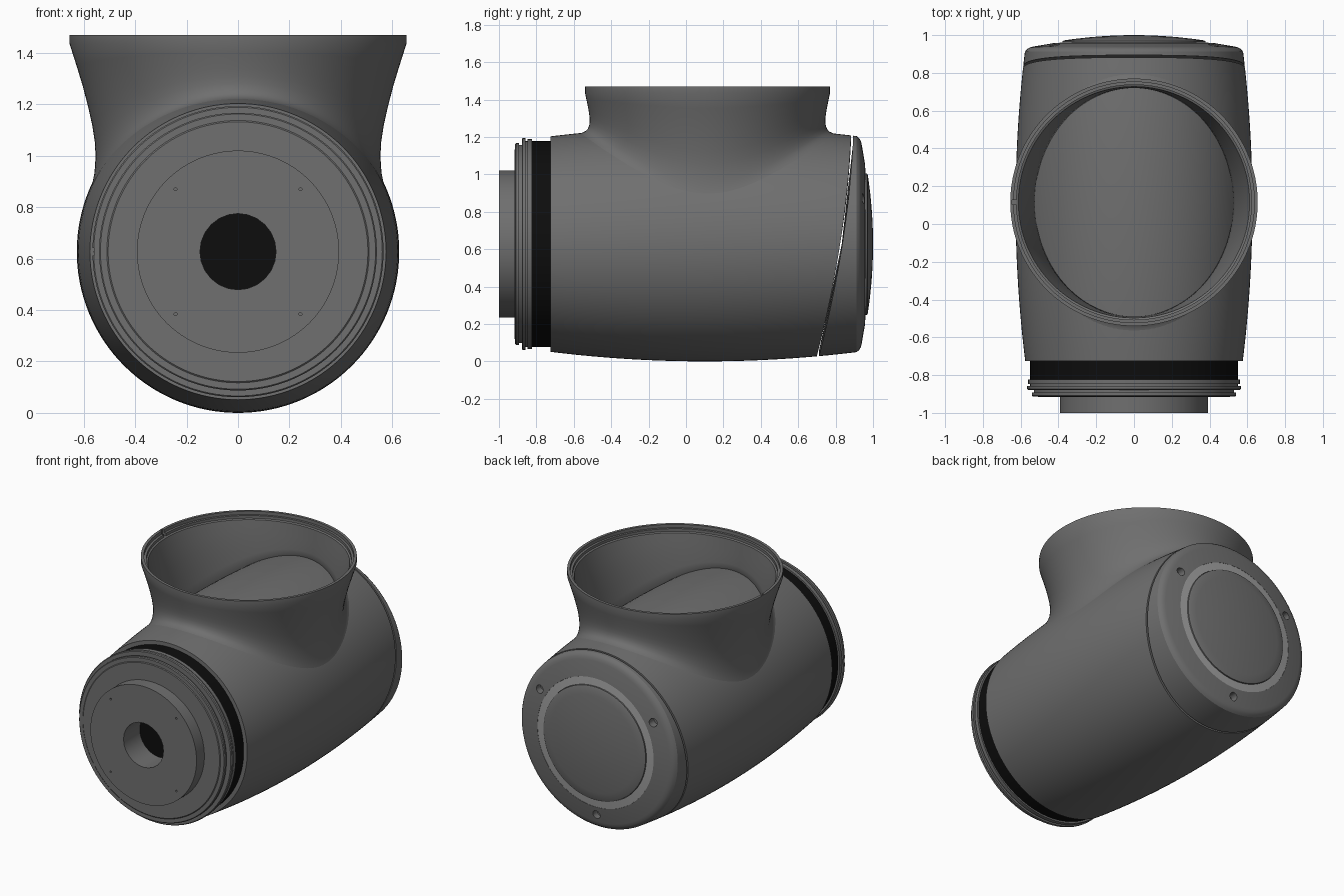
import bpy, bmesh
from math import sin, cos, pi, sqrt
from mathutils import Matrix

if "Cube" in bpy.data.objects:
    bpy.data.objects.remove(bpy.data.objects["Cube"])

AXIS_Z = 0.627      # height of the barrel axis
NECK_Y = 0.115      # centre of the upright neck
SEG = 128


def material(name, grey):
    m = bpy.data.materials.new(name)
    m.diffuse_color = (grey, grey, grey, 1)
    m.use_nodes = True
    m.node_tree.nodes["Principled BSDF"].inputs["Base Color"].default_value = m.diffuse_color
    return m


SHELL = material("shell_grey", 0.16)
BLACK = material("seal_black", 0.004)
LIGHT = material("ring_light", 0.35)


def finish(bm, name, mat=SHELL):
    bmesh.ops.recalc_face_normals(bm, faces=bm.faces)
    me = bpy.data.meshes.new(name)
    bm.to_mesh(me)
    bm.free()
    ob = bpy.data.objects.new(name, me)
    bpy.context.collection.objects.link(ob)
    me.materials.append(mat)
    return ob


def smooth(ob, angle=30):
    bpy.ops.object.select_all(action='DESELECT')
    ob.select_set(True)
    bpy.context.view_layer.objects.active = ob
    bpy.ops.object.shade_smooth_by_angle(angle=angle * pi / 180)


def skin(name, rings, mat=SHELL, loop=False):
    """Skin a list of point rings; ends are closed by a fan, or joined when loop."""
    bm = bmesh.new()
    vs = [[bm.verts.new(p) for p in ring] for ring in rings]
    pairs = list(zip(vs, vs[1:])) + ([(vs[-1], vs[0])] if loop else [])
    for a, b in pairs:
        for i in range(len(a)):
            j = (i + 1) % len(a)
            bm.faces.new((a[i], a[j], b[j], b[i]))
    if not loop:
        for ring in (vs[0], vs[-1]):
            bm.faces.new(ring)
    return finish(bm, name, mat)


def turned_ring(r, y):
    """Circle round the barrel axis; y may be a function of height."""
    pts = []
    for i in range(SEG):
        a = 2 * pi * i / SEG
        yy = y(AXIS_Z + 0.58 * sin(a)) if callable(y) else y
        rr = r(yy) if callable(r) else r
        pts.append((rr * cos(a), yy, AXIS_Z + rr * sin(a)))
    return pts


def turned(name, profile, mat=SHELL):
    return skin(name, [turned_ring(r, y) for r, y in profile], mat)


def cut(ob, cutters):
    for c in cutters:
        m = ob.modifiers.new("cut", 'BOOLEAN')
        m.operation, m.solver, m.object = 'DIFFERENCE', 'EXACT', c
        bpy.context.view_layer.objects.active = ob
        bpy.ops.object.modifier_apply(modifier=m.name)
        bpy.data.objects.remove(c)


def pin_cutter(x, z, y, r, depth):
    bm = bmesh.new()
    bmesh.ops.create_cone(bm, cap_ends=True, segments=24, radius1=r, radius2=r, depth=depth,
                          matrix=Matrix.Translation((x, y, z)) @ Matrix.Rotation(pi / 2, 4, 'X'))
    ob = finish(bm, "cutter")
    ob.hide_render = True
    return ob


def box_cutter(loc, size):
    bm = bmesh.new()
    bmesh.ops.create_cube(bm, size=1, matrix=Matrix.Translation(loc) @ Matrix.Diagonal((*size, 1)))
    ob = finish(bm, "cutter")
    ob.hide_render = True
    return ob


def barrel_r(y):
    return 0.627 - 0.075 * (y - 0.1) ** 2


def split_y(z):
    """Slanted, slightly bowed seam between barrel and rear cap."""
    t = (z - 0.05) / 1.15
    return 0.70 + 0.312 * t - 0.13 * t * t


# barrel: bulged tube ending on the slanted seam
N = 24
rings = [turned_ring(0.53, -0.725)]
for k in range(N + 1):
    rings.append(turned_ring(barrel_r, lambda z, t=k / N: -0.725 + t * (split_y(z) + 0.725)))
rings.append(turned_ring(lambda y: barrel_r(y) - 0.03, split_y))
smooth(skin("barrel", rings))

# rear cap: from the seam to the bevelled back face, with three screw holes
seam = lambda z: split_y(z) + 0.012
rings = [turned_ring(lambda y: barrel_r(y) - 0.03, seam)]
for k in range(7):
    rings.append(turned_ring(barrel_r, lambda z, t=k / 6: seam(z) + t * (0.912 - seam(z))))
rings += [turned_ring(r, y) for r, y in
          [(0.567, 0.925), (0.553, 0.934), (0.535, 0.939), (0.43, 0.957), (0.425, 0.945)]]
cap = skin("rear_cap", rings)
cut(cap, [pin_cutter(0.485 * cos(a), AXIS_Z + 0.485 * sin(a), 0.95, 0.027, 0.1)
          for a in (pi / 6, 5 * pi / 6, 1.5 * pi)])
smooth(cap)

# light ring and domed disc on the back
smooth(turned("rear_light_ring", [(0.43, 0.935), (0.43, 0.956), (0.38, 0.961), (0.38, 0.935)], LIGHT))
dome = [(0.378, 0.94), (0.378, 0.968)]
dome += [(0.37 * (1 - k / 8), 1.0 - 0.028 * (1 - k / 8) ** 2) for k in range(8)]
smooth(turned("rear_disc", dome))

# black seal band
smooth(turned("seal_band", [(0.5, -0.828), (0.55, -0.828), (0.55, -0.72), (0.5, -0.72)], BLACK))

# stepped front flange with side key notch
flange = turned("front_flange", [
    (0.505, -0.917), (0.51, -0.913), (0.535, -0.913), (0.54, -0.908), (0.54, -0.893),
    (0.53, -0.893), (0.53, -0.878), (0.561, -0.878), (0.566, -0.873), (0.566, -0.857),
    (0.55, -0.857), (0.55, -0.848), (0.561, -0.848), (0.561, -0.823), (0.4, -0.823)])
cut(flange, [box_cutter((-0.575, -0.86, AXIS_Z), (0.03, 0.06, 0.03)),
             pin_cutter(0, AXIS_Z, -0.9, 0.148, 0.16)])
smooth(flange)

# front hub with central bore and four pin holes
hub = turned("front_hub", [(0.393, -1.0), (0.393, -0.9)])
cut(hub, [pin_cutter(0, AXIS_Z, -0.95, 0.148, 0.2)] +
    [pin_cutter(sx * 0.243, AXIS_Z + sz * 0.243, -1.0, 0.006, 0.04)
     for sx in (-1, 1) for sz in (-1, 1)])
smooth(hub)


def saddle_ring(s, rx, ry, rx0, ry0, top, sink=0.0):
    """Neck ring: s = 0 lies on the barrel along ellipse (rx0, ry0), s = 1 at height top."""
    pts = []
    for i in range(SEG):
        a = 2 * pi * i / SEG
        yb = NECK_Y + ry0 * sin(a)
        zb = AXIS_Z - sink + sqrt(barrel_r(yb) ** 2 - (rx0 * cos(a)) ** 2)
        pts.append((rx * cos(a), NECK_Y + ry * sin(a), zb + s * (top - zb)))
    return pts


# flared neck: outer wall with fillet, stepped rim, then inner wall
outer = [(0, .567, .70), (.03, .563, .672), (.07, .559, .652), (.12, .556, .641), (.2, .554, .633),
         (.3, .557, .63), (.42, .567, .631), (.55, .583, .635), (.7, .604, .641), (.85, .629, .648),
         (1, .655, .655)]
inner = [(1, .612, .612), (.8, .588, .61), (.6, .568, .608), (.4, .552, .606), (.2, .538, .605),
         (0, .525, .605)]
rings = [saddle_ring(s, rx, ry, .567, .70, 1.435, 0.003) for s, rx, ry in outer]
rings += [saddle_ring(1, r, r, .567, .655, z)
          for r, z in [(.655, 1.47), (.637, 1.47), (.637, 1.448), (.622, 1.448), (.622, 1.43)]]
rings += [saddle_ring(s, rx, ry, .525, .605, 1.425, 0.003) for s, rx, ry in inner]
rings.append(saddle_ring(0, .54, .64, .54, .64, 1.4, 0.05))
neck = skin("neck", rings, loop=True)
cut(neck, [box_cutter((-0.63, NECK_Y, 1.46), (0.034, 0.025, 0.06))])
smooth(neck, 35)
